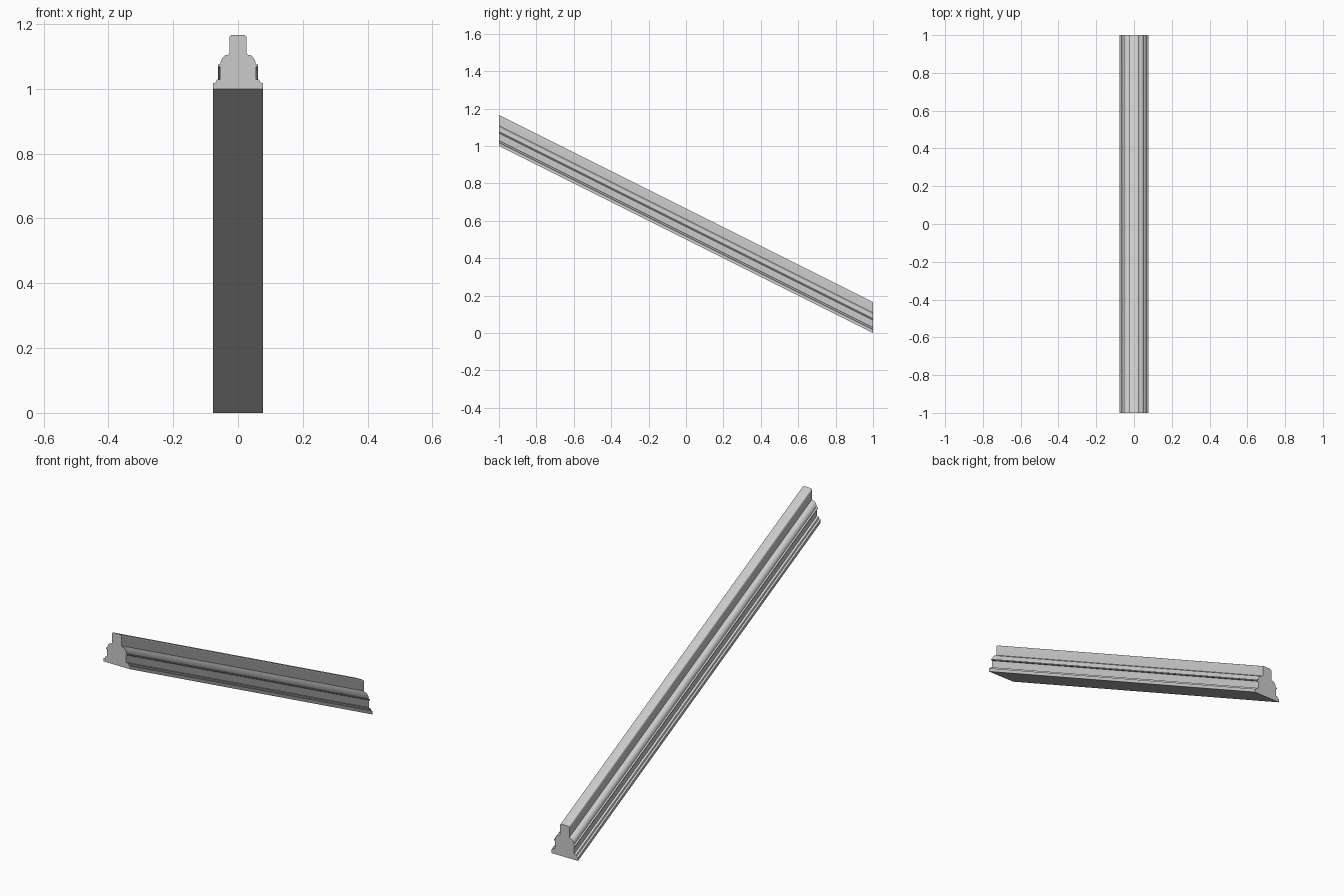
import bpy
import bmesh
from math import cos, sin, pi, radians

cube = bpy.data.objects.get("Cube")
if cube:
    bpy.data.objects.remove(cube, do_unlink=True)

# Plain grey paint
grey = bpy.data.materials.new("plain_grey")
grey.use_nodes = True
colour = (0.6, 0.6, 0.6, 1)
grey.diffuse_color = colour
grey.node_tree.nodes["Principled BSDF"].inputs["Base Color"].default_value = colour


def arc(cx, cz, rx, rz, steps):
    """Quarter ellipse from the outer side up to the top."""
    return [(cx + rx * cos(i * pi / 2 / steps), cz + rz * sin(i * pi / 2 / steps))
            for i in range(steps + 1)]


# Half of the moulded section: foot, ledge, neck, lip, shoulder, grip
half = [(0.077, 0), (0.077, 0.018), (0.068, 0.02), (0.066, 0.028),
        (0.055, 0.03), (0.055, 0.068), (0.062, 0.07), (0.062, 0.075), (0.056, 0.077)]
half += arc(0.032, 0.077, 0.022, 0.028, 6)
half += [(0.027, 0.109)]
half += arc(0.019, 0.157, 0.008, 0.009, 4)
section = half + [(-x, z) for x, z in reversed(half)]

# Sweep the section down the slope, keeping both ends upright
bm = bmesh.new()
verts = [bm.verts.new((x, -1, z + 1)) for x, z in section]
end = bm.faces.new(verts)
swept = bmesh.ops.extrude_face_region(bm, geom=[end], use_keep_orig=True)
moved = [g for g in swept["geom"] if isinstance(g, bmesh.types.BMVert)]
bmesh.ops.translate(bm, verts=moved, vec=(0, 2, -1))
bmesh.ops.recalc_face_normals(bm, faces=bm.faces)

mesh = bpy.data.meshes.new("sloped_handrail")
bm.to_mesh(mesh)
bm.free()
mesh.materials.append(grey)
rail = bpy.data.objects.new("sloped_handrail", mesh)
bpy.context.collection.objects.link(rail)

# Smooth the curved strips, keep the moulding edges crisp
bpy.ops.object.select_all(action="DESELECT")
rail.select_set(True)
bpy.context.view_layer.objects.active = rail
bpy.ops.object.shade_smooth_by_angle(angle=radians(30))
